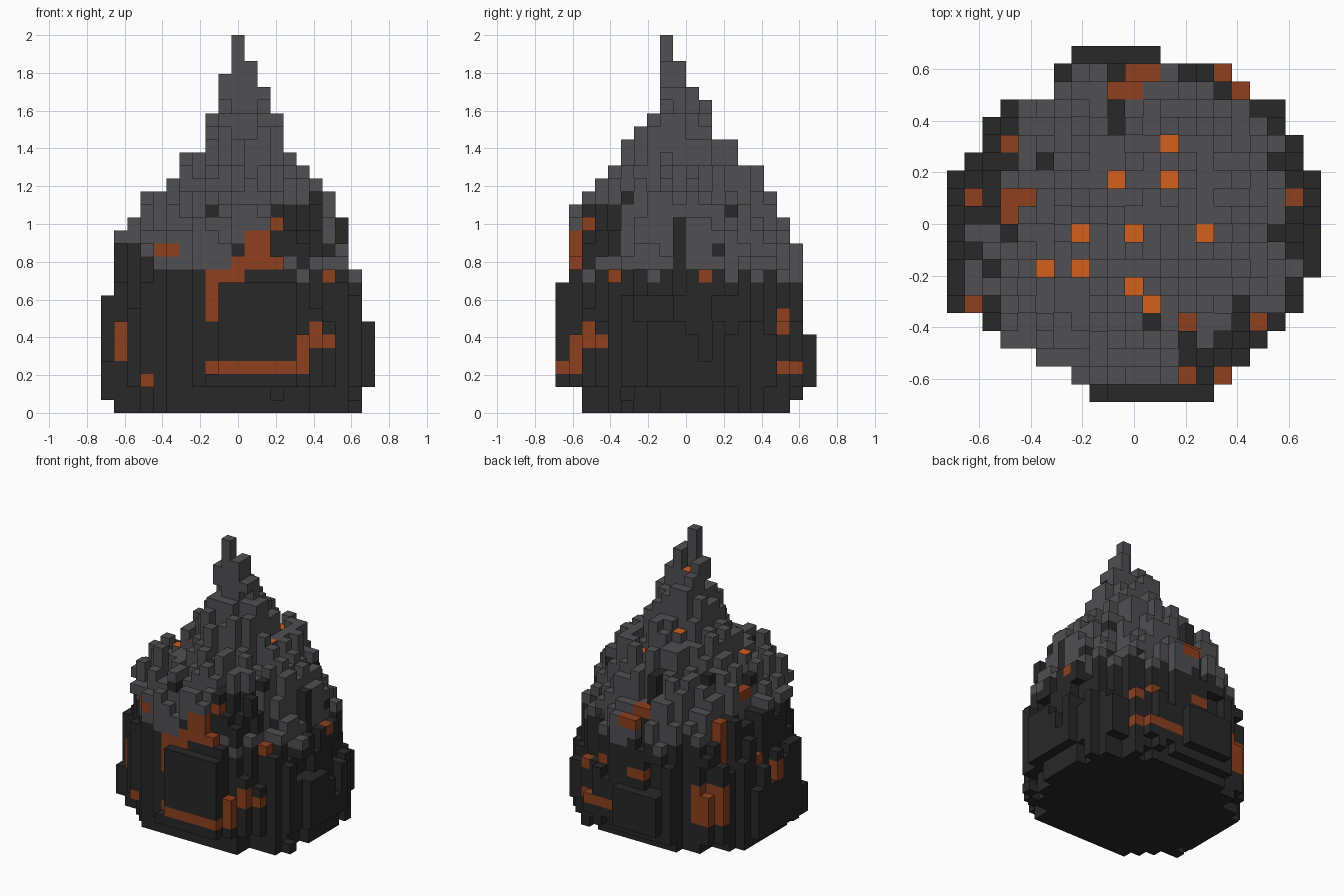
import bpy
import bmesh
import random

default = bpy.data.objects.get("Cube")
if default:
    bpy.data.objects.remove(default, do_unlink=True)

rng = random.Random(11)
NX, NY, NZ = 21, 20, 29
CELL = 2 / NZ


def material(name, color):
    mat = bpy.data.materials.new(name)
    mat.use_nodes = True
    mat.diffuse_color = (*color, 1)
    mat.node_tree.nodes["Principled BSDF"].inputs["Base Color"].default_value = (*color, 1)
    return mat


MATERIALS = {
    "dark_crust": material("charcoal", (0.021, 0.021, 0.021)),
    "ash_cone": material("ash grey", (0.080, 0.078, 0.086)),
    "glowing_veins": material("burnt orange", (0.27, 0.051, 0.013)),
    "ember_caps": material("bright orange", (0.65, 0.115, 0.012)),
}


def expand(runs):
    """Turn (count, cell) runs into one cell per step."""
    return [cell for count, cell in runs for _ in range(count)]


# Extents of each layer, from the ground to the tip
x_min = expand([(1, 1), (8, 0), (5, 1), (1, 2), (2, 3), (1, 5), (2, 6), (3, 8), (3, 9), (3, 10)])
x_max = expand([(2, 19), (5, 20), (4, 19), (4, 18), (2, 17), (1, 16), (1, 15), (1, 14),
                (3, 13), (2, 12), (2, 11), (2, 10)])
y_min = expand([(2, 2), (8, 0), (6, 1), (1, 2), (1, 3), (1, 4), (2, 5), (1, 6), (1, 7), (6, 8)])
y_max = expand([(1, 17), (1, 18), (4, 19), (7, 18), (2, 17), (2, 16), (2, 15), (2, 13),
                (1, 12), (2, 11), (1, 10), (2, 9), (2, 8)])

# Stepped outline of the whole mound, row by row from front to back
row_min = expand([(1, 8), (1, 7), (1, 5), (1, 3), (1, 2), (8, 0), (1, 1), (2, 2), (1, 3), (2, 6), (1, 7)])
row_max = expand([(1, 14), (1, 15), (1, 16), (1, 17), (3, 19), (6, 20), (2, 19), (2, 18),
                  (1, 16), (1, 15), (1, 11)])

# Glowing veins on each side: first and last cell across, first and last layer
front_veins = [(8, 8, 7, 10), (9, 10, 10, 10), (10, 13, 11, 11), (11, 12, 12, 13),
               (13, 13, 14, 14), (8, 15, 3, 3), (14, 15, 4, 4), (14, 17, 5, 5),
               (16, 16, 6, 6), (1, 1, 4, 6), (3, 3, 2, 2), (4, 5, 12, 12), (17, 17, 10, 10)]
back_veins = [(12, 15, 3, 3), (14, 15, 7, 7), (9, 10, 7, 7), (16, 16, 6, 6), (10, 11, 12, 12),
              (9, 10, 13, 13), (16, 16, 3, 3)]
side_veins = [(14, 14, 8, 12), (9, 9, 6, 7), (10, 11, 14, 14), (15, 17, 3, 6), (11, 11, 8, 8)]

# Columns of known height: embers lying in hollows, then ledges beside the veins
embers = {(9, 12): 19, (12, 14): 17, (12, 12): 18, (7, 9): 17, (10, 9): 24, (14, 9): 18,
          (5, 7): 16, (7, 7): 17, (10, 6): 17, (11, 5): 17}
ledges = {(10, 18): 12, (11, 18): 12, (10, 17): 13, (16, 17): 6, (3, 14): 12, (2, 14): 7,
          (3, 10): 14, (3, 11): 14, (1, 5): 6, (0, 5): 3, (1, 11): 8, (0, 11): 7,
          (19, 11): 10, (15, 1): 5, (13, 1): 11, (14, 1): 10, (14, 2): 13, (15, 2): 12,
          (17, 4): 10, (18, 4): 9, (5, 2): 13}
tops = embers | ledges


def within(patches, across, z):
    return any(a <= across <= b and c <= z <= d for a, b, c, d in patches)


# Uneven surface: each column gets its own bulge, height and crust line
columns = [(x, y) for y in range(NY) for x in range(row_min[y], row_max[y] + 1)]
bulge = {c: rng.uniform(-0.06, 0.25) for c in columns}
drop = {c: rng.choice((-1, 0, 1, 1, 2, 3)) for c in columns}
crust_top = {c: rng.choice((10, 11, 11)) + (2 if c[0] <= 3 else 0) for c in columns}


def in_ellipse(x, y, z, extra):
    u = (2 * x - x_min[z] - x_max[z]) / (x_max[z] - x_min[z] + 1)
    v = (2 * y - y_min[z] - y_max[z]) / (y_max[z] - y_min[z] + 1)
    return u * u + v * v <= 1 + extra


def is_solid(x, y, z):
    if not (x_min[z] <= x <= x_max[z] and y_min[z] <= y <= y_max[z]):
        return False
    if y == 0:
        # Raised slab on the front and the ledge below it
        return x > 8 or z < 3
    if (x, y) in tops:
        return z <= tops[x, y]
    if z <= 8:
        # Lower wall leans in above its widest layers
        return in_ellipse(x, y, z, bulge[x, y] - 0.025 * max(0, z - 3))
    near_tip = abs(x - 10) < 2 and abs(y - 8) < 2
    layer = z if near_tip else min(NZ - 1, z + drop[x, y])
    return in_ellipse(x, y, layer, 0.04)


def part_of(x, y, z):
    if y == 0 and z >= 4:
        return "dark_crust"
    if (y <= 5 and within(front_veins, x, z) or y >= 17 and within(back_veins, x, z)
            or x <= 4 and within(side_veins, y, z)
            or z == 10 and (y == 11 and x >= 17 or y == 4 and x == 17)):
        return "glowing_veins"
    scorched = (x >= 13 and y <= 4 and 12 <= z <= 15 or x >= 16 and y == 9 and z <= 14
                or x == 9 and y >= 14 and z <= 16)
    if z < crust_top[x, y] or scorched:
        return "dark_crust"
    # A few loose cinders among the ash
    return "dark_crust" if z < 18 and (x * 7 + y * 5 + z * 3) % 37 == 0 else "ash_cone"


solid = {(x, y, z) for x, y in columns for z in range(NZ) if is_solid(x, y, z)}
meshes = {name: (bmesh.new(), {}) for name in MATERIALS}


def add_face(name, cell, axis, side):
    """Add one outward square of a block to the named part."""
    bm, corners = meshes[name]
    b, c = (axis + 1) % 3, (axis + 2) % 3
    loop = []
    for db, dc in ((0, 0), (1, 0), (1, 1), (0, 1)):
        p = list(cell)
        p[axis] += side
        p[b] += db
        p[c] += dc
        key = tuple(p)
        if key not in corners:
            corners[key] = bm.verts.new(((p[0] - NX / 2) * CELL, (p[1] - NY / 2) * CELL, p[2] * CELL))
        loop.append(corners[key])
    bm.faces.new(loop if side else loop[::-1])


# Keep only the exposed sides of the blocks
for cell in sorted(solid):
    part = part_of(*cell)
    for axis in range(3):
        for side in (0, 1):
            neighbour = list(cell)
            neighbour[axis] += 2 * side - 1
            if tuple(neighbour) in solid:
                continue
            hot_top = axis == 2 and side and cell[:2] in embers
            add_face("ember_caps" if hot_top else part, cell, axis, side)

for name, (bm, _) in meshes.items():
    mesh = bpy.data.meshes.new(name)
    bm.to_mesh(mesh)
    bm.free()
    mesh.materials.append(MATERIALS[name])
    bpy.context.collection.objects.link(bpy.data.objects.new(name, mesh))
